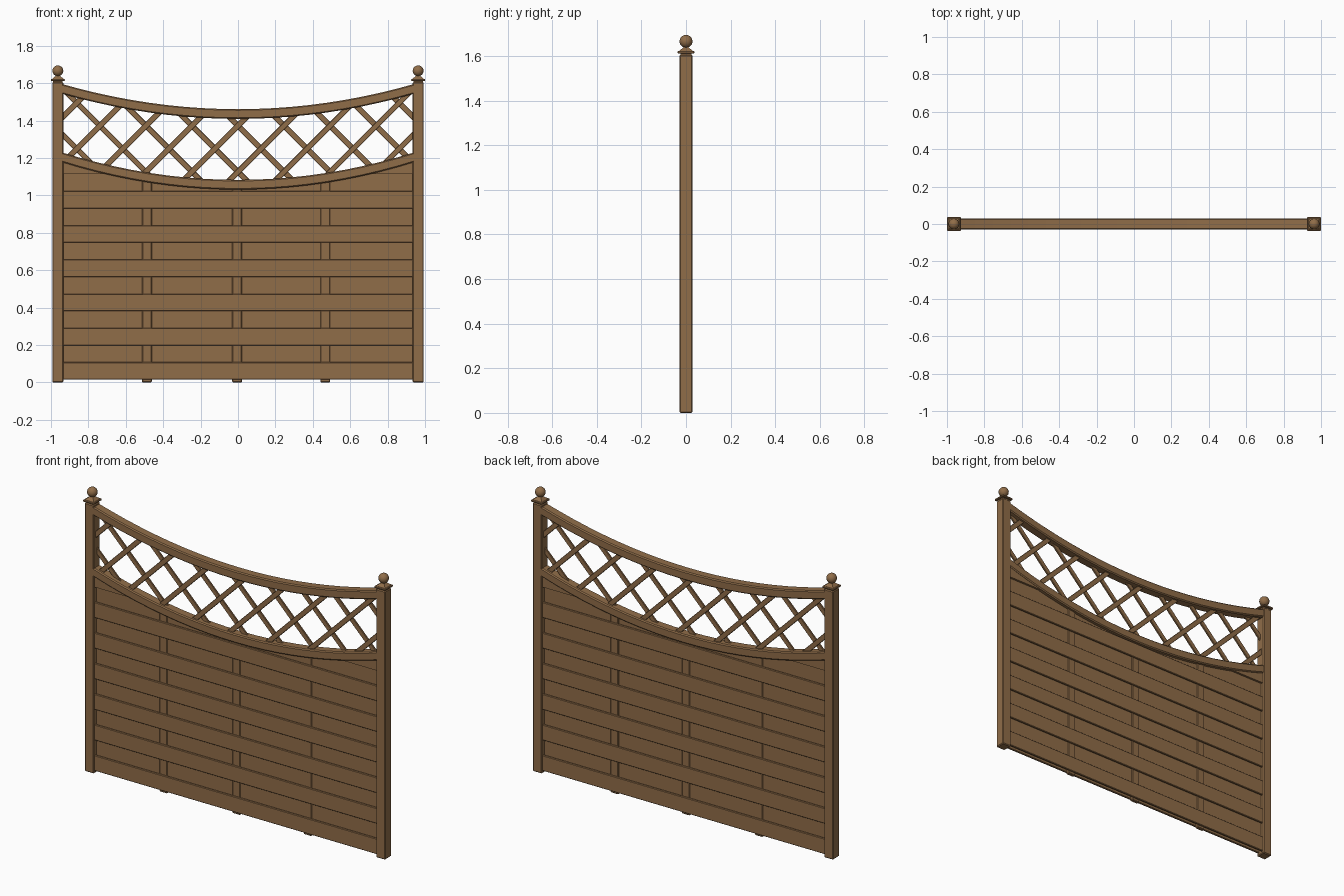
import bpy, bmesh, math
from mathutils import Vector, Matrix

if "Cube" in bpy.data.objects:
    bpy.data.objects.remove(bpy.data.objects["Cube"])

wood = bpy.data.materials.new("brown_wood")
wood.diffuse_color = (0.28, 0.153, 0.066, 1)
wood.use_nodes = True
wood.node_tree.nodes["Principled BSDF"].inputs["Base Color"].default_value = wood.diffuse_color
EDGE = 0.933      # inner face of the posts
POST_X = 0.963


def finish(bm, name, bevel=0.0):
    bmesh.ops.recalc_face_normals(bm, faces=bm.faces)
    me = bpy.data.meshes.new(name)
    bm.to_mesh(me)
    bm.free()
    me.materials.append(wood)
    ob = bpy.data.objects.new(name, me)
    bpy.context.collection.objects.link(ob)
    if bevel:
        m = ob.modifiers.new("chamfer", 'BEVEL')
        m.width, m.segments = bevel, 1
        m.limit_method, m.angle_limit = 'ANGLE', math.radians(30)
    return ob


def box(name, lo, hi, bevel=0.0, rot=None, at=(0, 0, 0)):
    bm = bmesh.new()
    bmesh.ops.create_cube(bm, size=1)
    for v in bm.verts:
        v.co = Vector([lo[i] + (v.co[i] + 0.5) * (hi[i] - lo[i]) for i in range(3)])
    if rot is not None:
        bm.transform(Matrix.Translation(at) @ Matrix.Rotation(rot, 4, 'Y'))
    return finish(bm, name, bevel)


def strip(name, x0, x1, low, high, y0, y1, n, bevel):
    """Board between two height curves, extruded in depth."""
    bm = bmesh.new()
    rings = []
    for i in range(n + 1):
        x = x0 + (x1 - x0) * i / n
        rings.append([bm.verts.new(p) for p in ((x, y0, low(x)), (x, y1, low(x)),
                                                (x, y1, high(x)), (x, y0, high(x)))])
    for a, b in zip(rings, rings[1:]):
        for k in range(4):
            bm.faces.new((a[k], a[(k + 1) % 4], b[(k + 1) % 4], b[k]))
    bm.faces.new(rings[0])
    bm.faces.new(rings[-1])
    return finish(bm, name, bevel)


# Centre lines of the two curved rails
def lower(x):
    return 1.057 + 0.144 * (x / EDGE) ** 2


def upper(x):
    return 1.435 + 0.132 * (x / EDGE) ** 2


# Curved rails
for name, f in (("lower_rail", lower), ("upper_rail", upper)):
    strip(name, -0.945, 0.945, lambda x: f(x) - 0.026, lambda x: f(x) + 0.026,
          -0.029, 0.029, 20, 0.006)


# Horizontal slats, trimmed under the lower rail
def slat(name, z0, z1, y0, y1):
    if z1 < lower(0):
        box(name, (-0.94, y0, z0), (0.94, y1, z1), 0.003)
    elif z0 < lower(0):
        strip(name, -0.94, 0.94, lambda x: z0, lambda x: min(z1, lower(x)), y0, y1, 20, 0)
    else:
        xs = EDGE * math.sqrt((z0 - 1.057) / 0.144) + 0.01
        for s in (-1, 1):
            strip(name, s * xs, s * 0.94, lambda x: z0, lambda x: min(z1, lower(x)), y0, y1, 10, 0)


PITCH = 0.183
for k in range(7):
    z = 0.015 + PITCH * k
    slat("front_slat", z, z + 0.093, -0.022, -0.009)
    slat("back_slat", z, z + 0.093, 0.009, 0.022)
    if k < 6:
        slat("middle_slat", z + 0.08, z + PITCH + 0.012, -0.005, 0.005)

# Upright battens between the slat layers
for x in (-0.487, -0.005, 0.467):
    top = lower(x)
    box("batten", (x - 0.026, -0.011, 0), (x + 0.026, 0.011, top), 0.004)

# Diagonal lattice, one layer per direction
STEP = 0.246
for s, y0, y1 in ((1, -0.011, 0.0), (-1, 0.0, 0.011)):
    for k in range(-7, 8):
        pts = []
        for i in range(-900, 901):
            x = i * 0.00105
            z = 1.126 + s * (x - STEP * k)
            if lower(x) < z < upper(x):
                pts.append((x, z))
        if len(pts) < 25:
            continue
        (xa, za), (xb, zb) = pts[0], pts[-1]
        half = math.hypot(xb - xa, zb - za) / 2
        box("lattice_bar", (-half, y0, -0.0145), (half, y1, 0.0145), 0.002,
            rot=-s * math.pi / 4, at=((xa + xb) / 2, 0, (za + zb) / 2))

# Posts with square caps and ball finials
for s in (-1, 1):
    c = s * POST_X
    box("post", (c - 0.03, -0.03, 0), (c + 0.03, 0.03, 1.605), 0.005)
    box("cap_neck", (c - 0.025, -0.025, 1.60), (c + 0.025, 0.025, 1.615))
    box("cap_plate", (c - 0.037, -0.037, 1.611), (c + 0.037, 0.037, 1.623), 0.003)
    bm = bmesh.new()
    bmesh.ops.create_cone(bm, cap_ends=True, segments=4, radius1=0.045, radius2=0.014, depth=0.018,
                          matrix=Matrix.Translation((c, 0, 1.631)) @ Matrix.Rotation(math.pi / 4, 4, 'Z'))
    finish(bm, "cap_slope")
    bm = bmesh.new()
    bmesh.ops.create_uvsphere(bm, u_segments=24, v_segments=14, radius=0.029,
                              matrix=Matrix.Translation((c, 0, 1.666)))
    for f in bm.faces:
        f.smooth = True
    finish(bm, "ball_finial")
